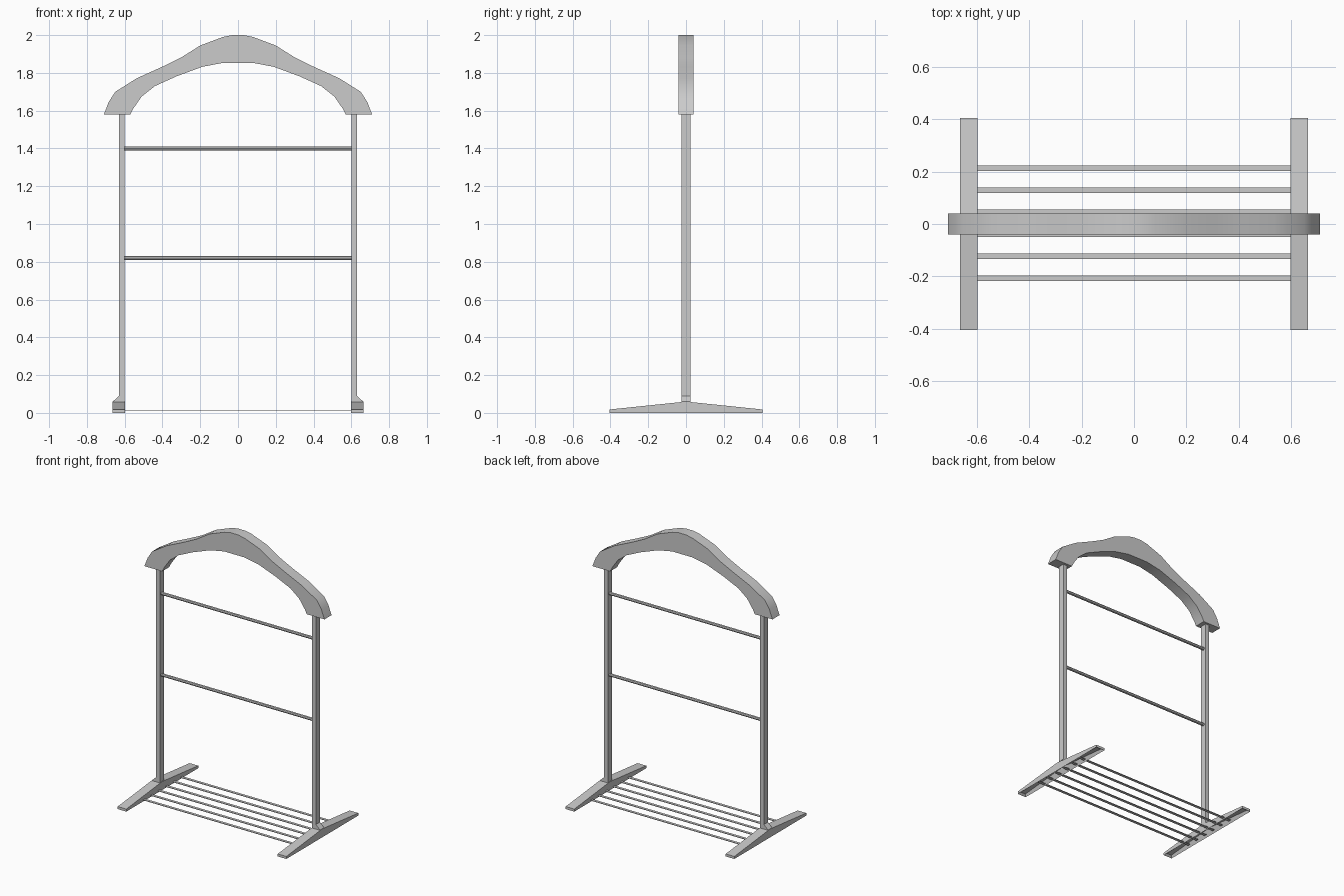
import bpy, bmesh, math
from mathutils import Vector

if "Cube" in bpy.data.objects:
    bpy.data.objects.remove(bpy.data.objects["Cube"])


def finish(name, bm):
    bmesh.ops.recalc_face_normals(bm, faces=bm.faces)
    me = bpy.data.meshes.new(name)
    bm.to_mesh(me)
    bm.free()
    ob = bpy.data.objects.new(name, me)
    bpy.context.collection.objects.link(ob)
    return ob


def prism(points, axis, lo, hi):
    """Extrude a 2D profile along x (points are y,z) or y (points are x,z)."""
    bm = bmesh.new()
    place = (lambda a, b: (lo, a, b)) if axis == 'x' else (lambda a, b: (a, lo, b))
    face = bm.faces.new([bm.verts.new(place(a, b)) for a, b in points])
    ext = bmesh.ops.extrude_face_region(bm, geom=[face])
    shift = Vector((hi - lo, 0, 0)) if axis == 'x' else Vector((0, hi - lo, 0))
    moved = [v for v in ext['geom'] if isinstance(v, bmesh.types.BMVert)]
    bmesh.ops.translate(bm, verts=moved, vec=shift)
    bmesh.ops.recalc_face_normals(bm, faces=bm.faces)
    return bm


# Coat hanger: right half outlines, mirrored to the left
outer = [(0.08, 1.99), (0.2, 1.945), (0.30, 1.882), (0.40, 1.833),
         (0.535, 1.772), (0.65, 1.70), (0.685, 1.645), (0.71, 1.58)]
inner = [(0.57, 1.58), (0.555, 1.61), (0.51, 1.675), (0.44, 1.73),
         (0.325, 1.782), (0.19, 1.832), (0.08, 1.853)]
half = [(0.03, 2.0)] + outer + inner
hanger = finish('hanger', prism(half + [(-x, z) for x, z in reversed(half)], 'y', -0.04, 0.04))
bpy.context.view_layer.objects.active = hanger
hanger.select_set(True)
bpy.ops.object.shade_smooth_by_angle(angle=math.radians(35))

foot_profile = [(-0.405, 0), (0, 0), (0.405, 0), (0.405, 0.018), (0, 0.06), (-0.405, 0.018)]
post_profile = [(0.6, 0.05), (0.663, 0.05), (0.663, 0.06), (0.63, 0.09), (0.63, 1.585), (0.6, 1.585)]

for side, s in (('left', -1), ('right', 1)):
    # Post with a flared outer base
    finish(side + '_post', prism([(s * x, z) for x, z in post_profile], 'y', -0.023, 0.023))

    # Tapered foot, hollow underneath
    bm = prism(foot_profile, 'x', s * 0.597, s * 0.665)
    bottom = [f for f in bm.faces if f.normal.z < -0.9]
    bmesh.ops.inset_region(bm, faces=bottom, thickness=0.014, use_even_offset=True)
    for v in {v for f in bottom for v in f.verts}:
        v.co.z = 0.05 - 0.096 * abs(v.co.y)
    finish(side + '_foot', bm)

# Two round hanging bars between the posts
for name, z in (('lower_bar', 0.82), ('upper_bar', 1.4)):
    ring = [(0.011 * math.cos(k * math.pi / 4), z + 0.011 * math.sin(k * math.pi / 4)) for k in range(8)]
    finish(name, prism(ring, 'x', -0.605, 0.605))

# Thin flat shoe rack slats running into the feet
for i in range(6):
    y = -0.207 + i * 0.084
    strip = [(y - 0.01, 0.009), (y + 0.01, 0.009), (y + 0.01, 0.013), (y - 0.01, 0.013)]
    finish('shoe_slat_%d' % (i + 1), prism(strip, 'x', -0.65, 0.65))
